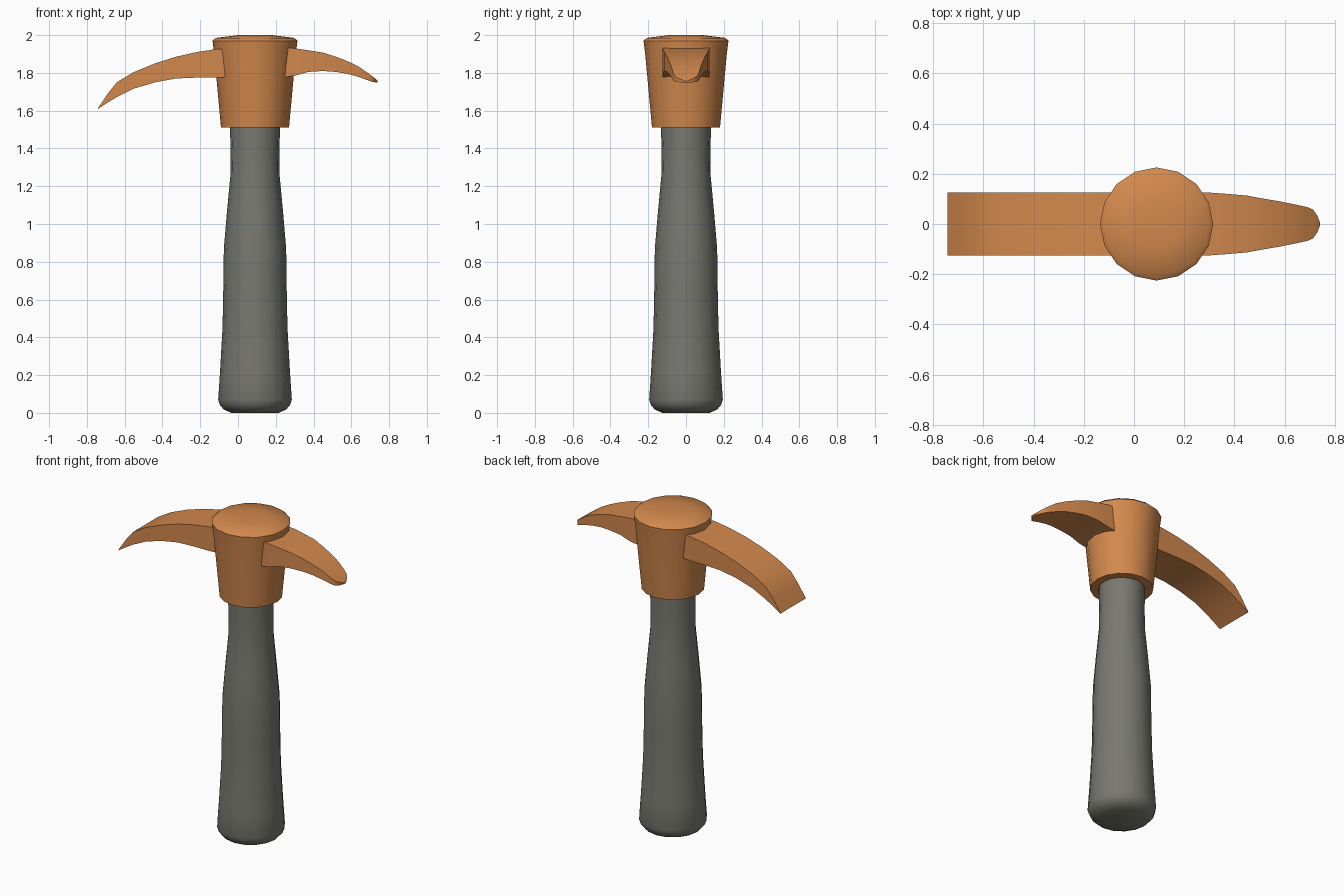
import bpy, bmesh, math

if "Cube" in bpy.data.objects:
    bpy.data.objects.remove(bpy.data.objects["Cube"])

AXIS_X = 0.09  # handle axis position


def material(name, rgb):
    m = bpy.data.materials.new(name)
    m.diffuse_color = (*rgb, 1)
    m.use_nodes = True
    m.node_tree.nodes["Principled BSDF"].inputs["Base Color"].default_value = m.diffuse_color
    return m


metal = material("copper orange", (0.65, 0.25, 0.075))
grip = material("dark grey", (0.19, 0.19, 0.165))


def finish(name, bm, mat, angle=35):
    bmesh.ops.recalc_face_normals(bm, faces=bm.faces)
    me = bpy.data.meshes.new(name)
    bm.to_mesh(me)
    bm.free()
    me.materials.append(mat)
    ob = bpy.data.objects.new(name, me)
    bpy.context.collection.objects.link(ob)
    bpy.ops.object.select_all(action='DESELECT')
    ob.select_set(True)
    bpy.context.view_layer.objects.active = ob
    bpy.ops.object.shade_smooth_by_angle(angle=math.radians(angle))
    return ob


def loft(name, rings, mat):
    """Bridge equal-sized rings of points and cap both ends."""
    bm = bmesh.new()
    loops = [[bm.verts.new(p) for p in r] for r in rings]
    n = len(loops[0])
    for a, b in zip(loops, loops[1:]):
        for i in range(n):
            j = (i + 1) % n
            bm.faces.new((a[i], a[j], b[j], b[i]))
    bm.faces.new(loops[0])
    bm.faces.new(loops[-1])
    return finish(name, bm, mat)


def lathe(name, profile, mat, sides=16):
    rings = [[(AXIS_X + r * math.cos(2 * math.pi * i / sides),
               r * math.sin(2 * math.pi * i / sides), z)
              for i in range(sides)] for r, z in profile]
    return loft(name, rings, mat)


def blade(name, sections, mat):
    """Sections: x top, z top, x bottom, z bottom, half width."""
    rings = [[(xt, -w, zt), (xt, w, zt), (xb, w, zb), (xb, -w, zb)]
             for xt, zt, xb, zb, w in sections]
    return loft(name, rings, mat)


# Handle with a swollen grip and rounded butt
lathe("handle", [(0.125, 0.0), (0.165, 0.018), (0.185, 0.04), (0.195, 0.07),
                 (0.185, 0.22), (0.172, 0.45), (0.168, 0.65), (0.165, 0.87),
                 (0.148, 1.07), (0.131, 1.25), (0.13, 1.38), (0.133, 1.6)], grip)

# Tapered socket with a slightly domed cap
lathe("head_socket", [(0.18, 1.51), (0.216, 1.90), (0.225, 1.97),
                      (0.208, 1.985), (0.09, 2.0)], metal)

# Broad adze blade, constant width, sharp edge
blade("adze_blade", [
    (0.0, 1.935, 0.0, 1.78, 0.125), (-0.12, 1.925, -0.12, 1.775, 0.125),
    (-0.22, 1.91, -0.22, 1.775, 0.125), (-0.33, 1.885, -0.33, 1.77, 0.125),
    (-0.44, 1.85, -0.44, 1.75, 0.125), (-0.55, 1.805, -0.55, 1.717, 0.125),
    (-0.64, 1.752, -0.64, 1.673, 0.125), (-0.69, 1.69, -0.69, 1.643, 0.125),
    (-0.742, 1.612, -0.74, 1.61, 0.125)], metal)

# Short pick, narrowing to a rounded tip
blade("pick_blade", [
    (0.2, 1.935, 0.2, 1.77, 0.125), (0.3, 1.93, 0.3, 1.785, 0.125),
    (0.37, 1.92, 0.37, 1.805, 0.12), (0.45, 1.907, 0.45, 1.81, 0.113),
    (0.52, 1.885, 0.52, 1.805, 0.1), (0.58, 1.862, 0.58, 1.795, 0.09),
    (0.64, 1.833, 0.64, 1.778, 0.078), (0.69, 1.798, 0.69, 1.76, 0.067),
    (0.712, 1.782, 0.71, 1.753, 0.058), (0.73, 1.768, 0.728, 1.75, 0.033),
    (0.74, 1.757, 0.738, 1.75, 0.006)], metal)
